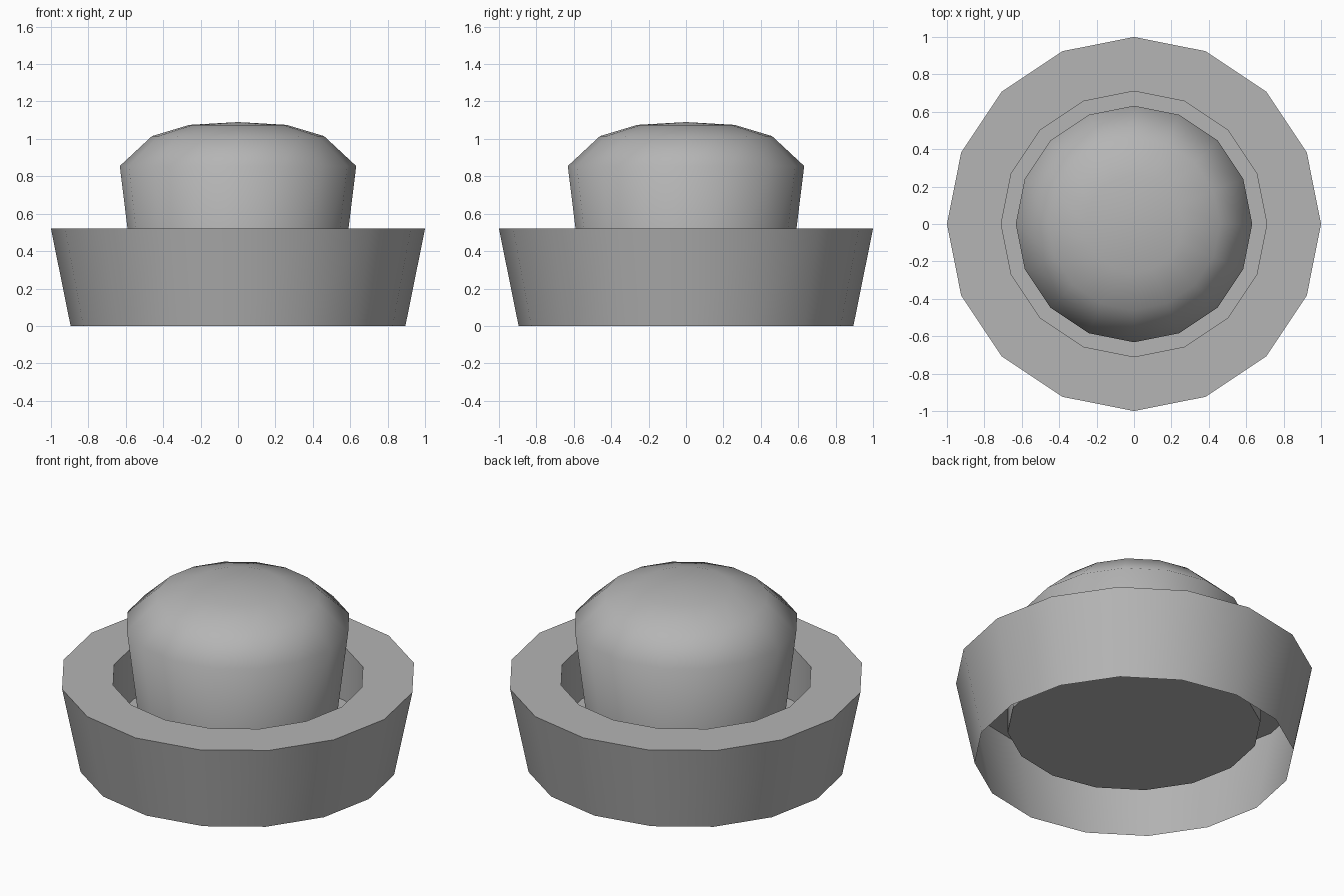
import bpy
import bmesh
import math

if "Cube" in bpy.data.objects:
    bpy.data.objects.remove(bpy.data.objects["Cube"])

SIDES = 16

# Mid-grey plastic shared by both parts
grey = bpy.data.materials.new("mid_grey")
grey.diffuse_color = (0.46, 0.46, 0.46, 1)
grey.use_nodes = True
grey.node_tree.nodes["Principled BSDF"].inputs["Base Color"].default_value = grey.diffuse_color


def lathe(name, profile):
    """Spin an (r, z) profile around z; r = 0 points become poles."""
    bm = bmesh.new()
    rings = []
    for r, z in profile:
        if r == 0:
            rings.append([bm.verts.new((0, 0, z))] * SIDES)
        else:
            rings.append([bm.verts.new((r * math.cos(i * math.tau / SIDES),
                                        r * math.sin(i * math.tau / SIDES), z))
                          for i in range(SIDES)])
    for a, b in zip(rings, rings[1:]):
        for i in range(SIDES):
            j = (i + 1) % SIDES
            quad = list(dict.fromkeys((a[i], a[j], b[j], b[i])))
            bm.faces.new(quad)
    mesh = bpy.data.meshes.new(name)
    bm.to_mesh(mesh)
    bm.free()
    mesh.materials.append(grey)
    obj = bpy.data.objects.new(name, mesh)
    bpy.context.collection.objects.link(obj)
    bpy.ops.object.select_all(action='DESELECT')
    obj.select_set(True)
    bpy.context.view_layer.objects.active = obj
    bpy.ops.object.shade_smooth_by_angle(angle=math.radians(60))
    return obj


# Flared housing: open underneath, flat rim, recessed well with a floor
lathe("button_housing", [(0.895, 0), (1.0, 0.52), (0.71, 0.52),
                         (0.71, 0.19), (0, 0.19)])

# Domed push button standing on the well floor
lathe("push_button", [(0.55, 0.19), (0.632, 0.855), (0.46, 1.015),
                      (0.26, 1.075), (0, 1.09)])
